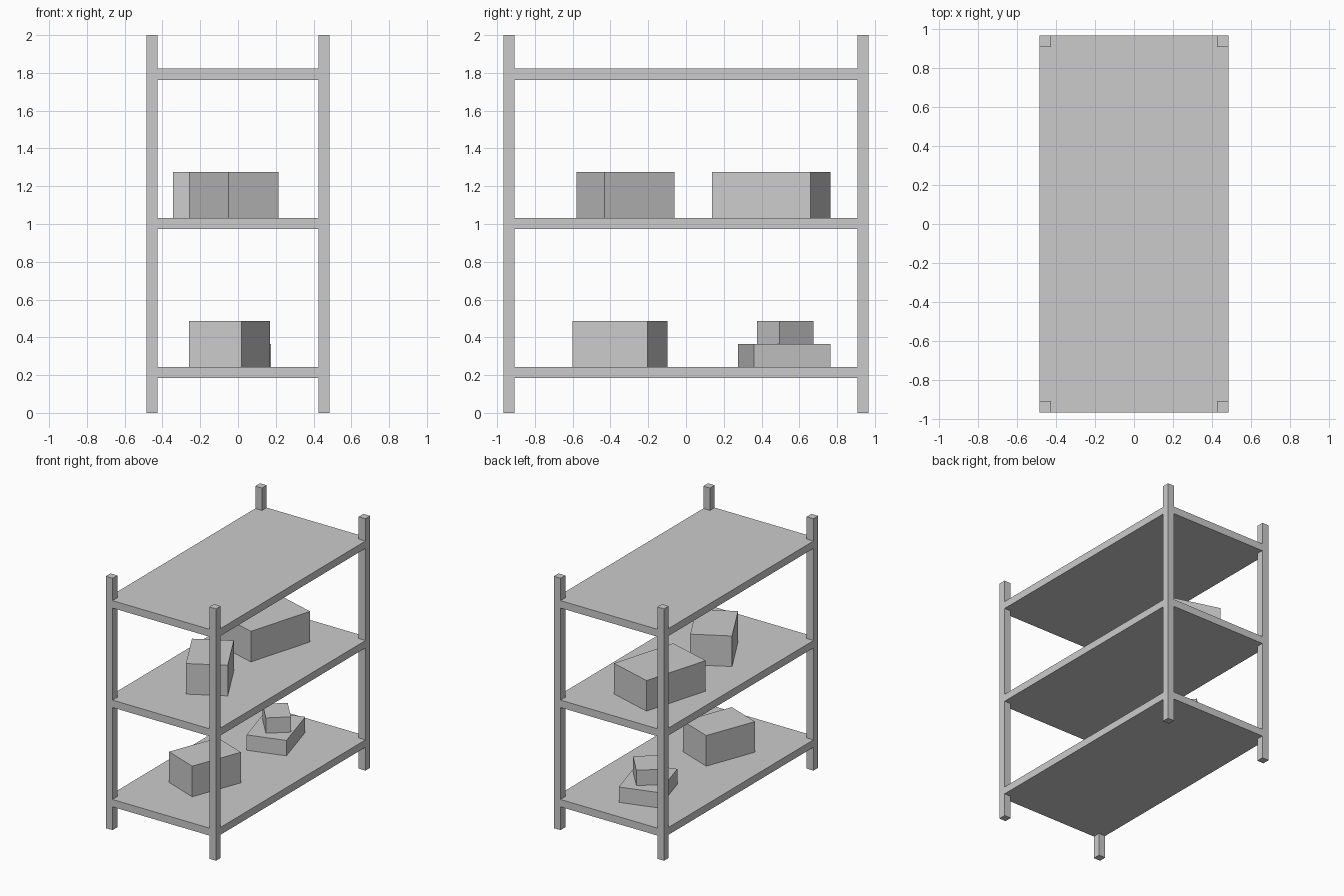
import bpy, math

if "Cube" in bpy.data.objects:
    bpy.data.objects.remove(bpy.data.objects["Cube"])

grey = bpy.data.materials.new("plain grey")
grey.diffuse_color = (0.6, 0.6, 0.6, 1)
grey.use_nodes = True
grey.node_tree.nodes["Principled BSDF"].inputs["Base Color"].default_value = grey.diffuse_color


def box(name, center, size, angle=0):
    """Flat-shaded box with real dimensions, turned about z."""
    bpy.ops.mesh.primitive_cube_add(size=1, location=center)
    ob = bpy.context.object
    ob.name = name
    ob.scale = size
    bpy.ops.object.transform_apply(location=False, rotation=False, scale=True)
    ob.rotation_euler.z = math.radians(angle)
    ob.data.materials.append(grey)
    return ob


HX, HY, T = 0.484, 0.967, 0.059   # rack half width, half depth, bar thickness

# corner posts
for sx, side in ((-1, "left"), (1, "right")):
    for sy, end in ((-1, "front"), (1, "back")):
        box(f"{end}_{side}_post", (sx * (HX - T / 2), sy * (HY - T / 2), 1), (T, T, 2))

# shelves, flush with the posts
for name, z in (("lower", 0.214), ("middle", 1.003), ("upper", 1.793)):
    box(f"{name}_shelf", (0, 0, z), (2 * HX, 2 * HY, T))

# cartons: name, x, y, base z, length, width, height, turn
LOW, MID = 0.2435, 1.0325
cartons = [
    ("middle_front_carton", -0.0225, -0.321, MID, 0.303, 0.425, 0.243, 29.2),
    ("middle_back_carton", -0.086, 0.4515, MID, 0.545, 0.376, 0.243, 73.6),
    ("lower_front_carton", -0.045, -0.350, LOW, 0.424, 0.297, 0.243, 69.1),
    ("flat_carton", -0.0305, 0.520, LOW, 0.302, 0.424, 0.122, 16.4),
    ("small_top_carton", -0.0275, 0.5255, LOW + 0.122, 0.182, 0.240, 0.122, 40.8),
]
for name, x, y, z, l, w, h, turn in cartons:
    box(name, (x, y, z + h / 2), (l, w, h), turn)
